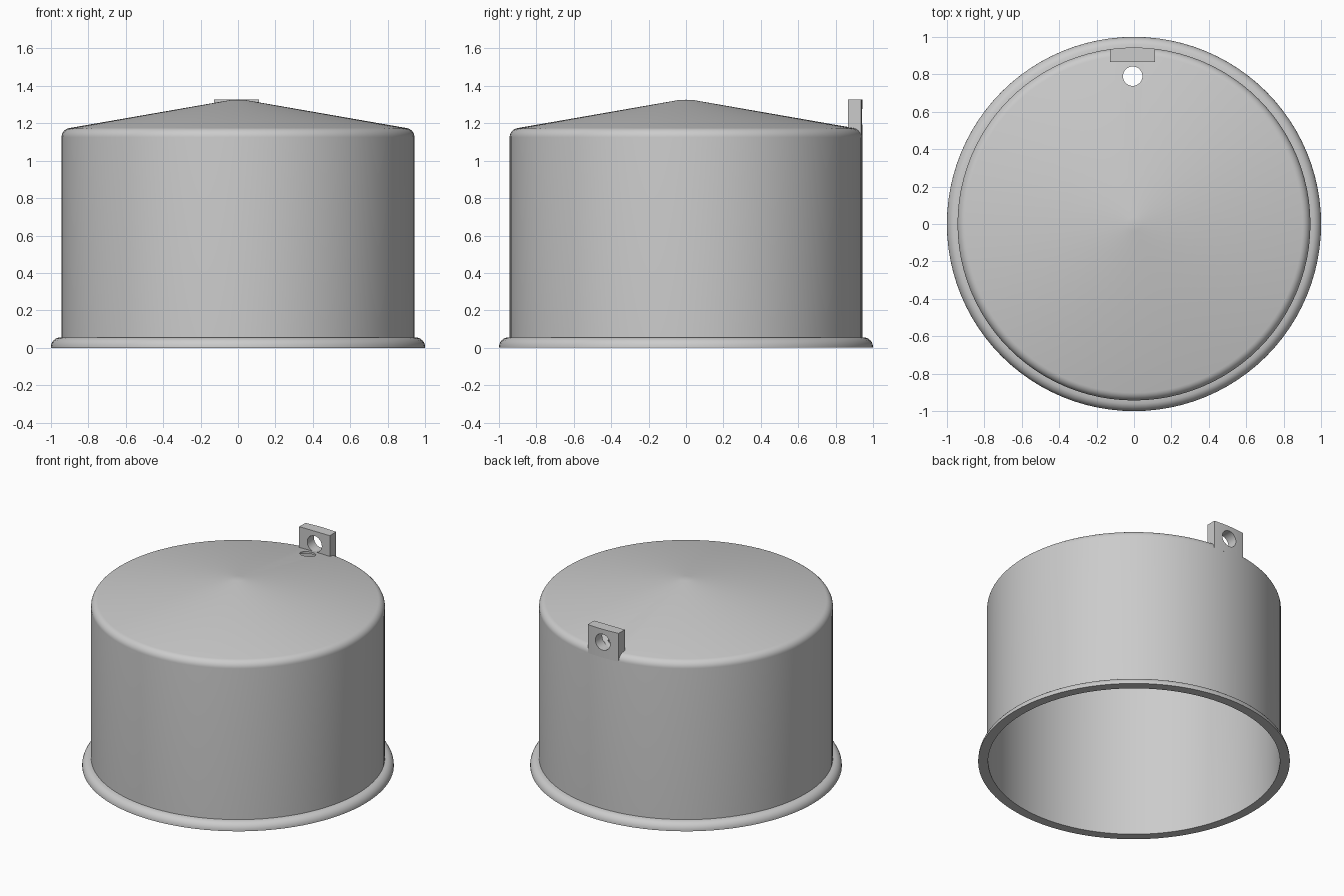
import bpy
import bmesh
from math import radians, cos, sin, sqrt
from mathutils import Vector

old = bpy.data.objects.get("Cube")
if old:
    bpy.data.objects.remove(old, do_unlink=True)

grey = bpy.data.materials.new("light_grey")
grey.use_nodes = True
colour = (0.6, 0.6, 0.6, 1)
grey.diffuse_color = colour
grey.node_tree.nodes["Principled BSDF"].inputs["Base Color"].default_value = colour

WALL, SKIN, SHOULDER = 0.943, 0.007, 0.05
LUG_X = -0.007


def finish(bm, name):
    bmesh.ops.recalc_face_normals(bm, faces=bm.faces)
    mesh = bpy.data.meshes.new(name)
    bm.to_mesh(mesh)
    bm.free()
    mesh.materials.append(grey)
    ob = bpy.data.objects.new(name, mesh)
    bpy.context.collection.objects.link(ob)
    return ob


def activate(ob):
    bpy.ops.object.select_all(action='DESELECT')
    ob.select_set(True)
    bpy.context.view_layer.objects.active = ob


def drill(ob, location, radius, depth, tilt=0):
    """Cut a round hole and discard the cutter."""
    bpy.ops.mesh.primitive_cylinder_add(vertices=40, radius=radius, depth=depth,
                                        location=location, rotation=(tilt, 0, 0))
    cutter = bpy.context.object
    cutter.name = "hole_cutter"
    cutter.hide_render = True
    cutter.data.materials.append(grey)
    activate(ob)
    mod = ob.modifiers.new("hole", 'BOOLEAN')
    mod.operation, mod.solver, mod.object = 'DIFFERENCE', 'EXACT', cutter
    bpy.ops.object.modifier_apply(modifier=mod.name)
    bpy.data.objects.remove(cutter, do_unlink=True)


def smooth(ob):
    activate(ob)
    bpy.ops.object.shade_smooth_by_angle(angle=radians(30))


def roof_line(wall, apex):
    """Rounded peak, shallow cone and rounded shoulder down to the wall."""
    r = SHOULDER - (WALL - wall)
    z = 1.125 - (WALL - wall)
    pts = [(0, apex), (0.04, apex - 0.002)]
    for a in range(80, -1, -10):
        pts.append((wall - r + r * cos(radians(a)), z + r * sin(radians(a))))
    return pts


# Hollow body with open bottom and flared foot, turned about z
flare = [(0.948 + 0.052 * sin(radians(a)), 0.004 + 0.052 * cos(radians(a)))
         for a in range(15, 91, 15)]
profile = (roof_line(WALL, 1.326) + [(WALL, 0.056)] + flare + [(1, 0), (WALL - SKIN, 0)]
           + roof_line(WALL - SKIN, 1.326 - SKIN)[::-1])
bm = bmesh.new()
verts = [bm.verts.new((r, 0, z)) for r, z in profile]
edges = [bm.edges.new(pair) for pair in zip(verts, verts[1:])]
bmesh.ops.spin(bm, geom=verts + edges, cent=(0, 0, 0), axis=(0, 0, 1),
               angle=radians(360), steps=96, use_merge=False)
bmesh.ops.remove_doubles(bm, verts=bm.verts, dist=0.0005)
body = finish(bm, "body")
drill(body, (LUG_X, 0.79, 1.19), 0.052, 0.2)
smooth(body)

# Lug at the back, its rear face following the wall
bm = bmesh.new()
rows = []
for i in range(9):
    x = LUG_X + 0.12 * (i / 4 - 1)
    back = sqrt(WALL ** 2 - x ** 2)
    rows.append([bm.verts.new(p) for p in ((x, 0.866, 1.172), (x, back, 1.125),
                                           (x, back, 1.326), (x, 0.866, 1.326))])
for a, b in zip(rows, rows[1:]):
    for k in range(4):
        n = (k + 1) % 4
        bm.faces.new((a[k], a[n], b[n], b[k]))
bm.faces.new(rows[0])
bm.faces.new(rows[-1])
lug = finish(bm, "back_lug")
drill(lug, (LUG_X, 0.9, 1.235), 0.057, 0.4, radians(90))
smooth(lug)
